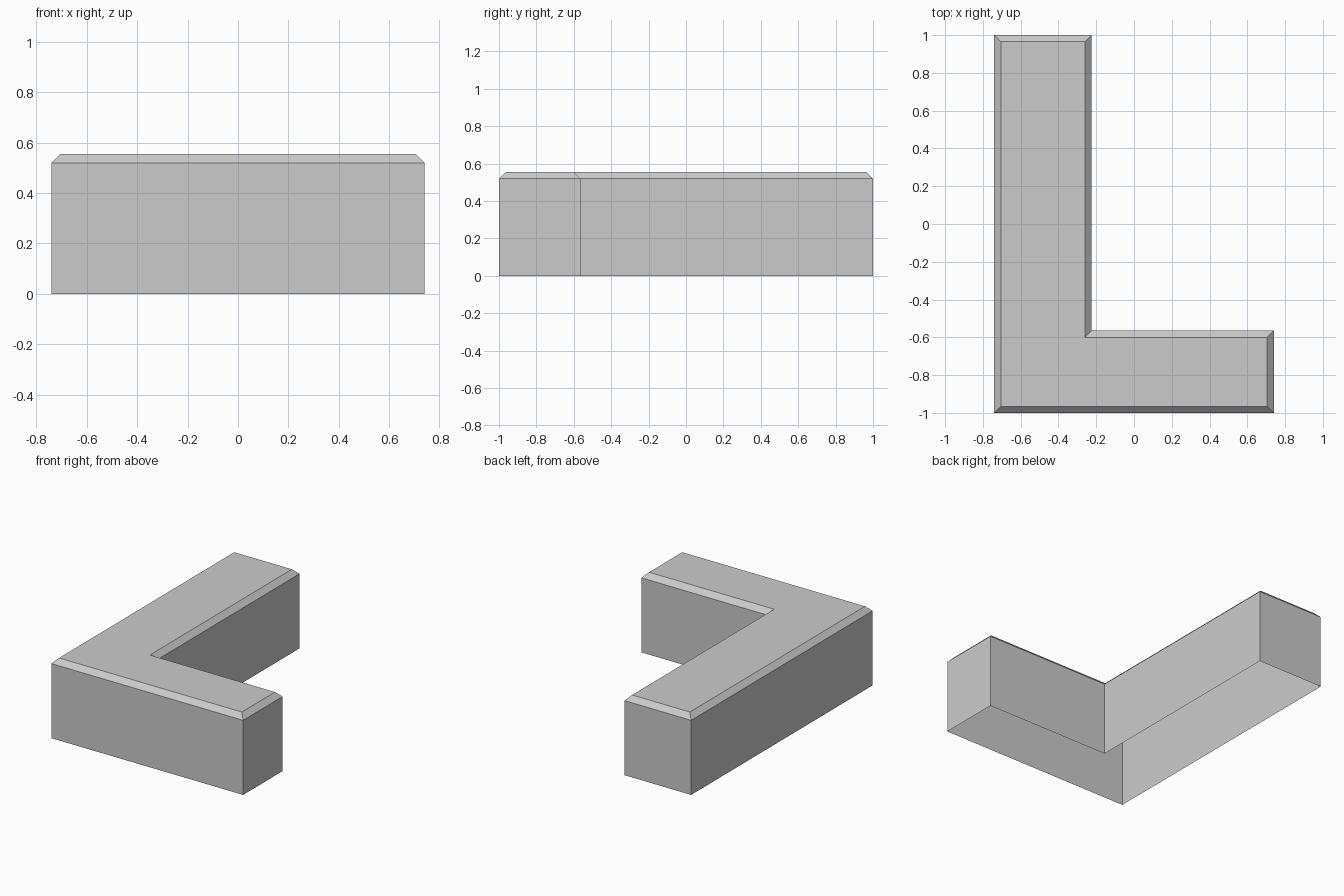
import bpy
import bmesh

default = bpy.data.objects.get("Cube")
if default:
    bpy.data.objects.remove(default, do_unlink=True)

WALL_TOP, TOP, BEVEL = 0.52, 0.555, 0.035

# L-shaped footprint, counter-clockwise; each corner carries its inward offset direction
FOOTPRINT = [
    (-0.74, -1.0, 1, 1),
    (0.74, -1.0, -1, 1),
    (0.74, -0.565, -1, -1),
    (-0.225, -0.565, -1, -1),
    (-0.225, 1.0, -1, -1),
    (-0.74, 1.0, 1, -1),
]


def ring(bm, z, inset):
    return [bm.verts.new((x + dx * inset, y + dy * inset, z))
            for x, y, dx, dy in FOOTPRINT]


def bridge(bm, low, high):
    n = len(low)
    for i in range(n):
        j = (i + 1) % n
        bm.faces.new((low[i], low[j], high[j], high[i]))


# Plain grey
grey = bpy.data.materials.new("plain grey")
grey.use_nodes = True
colour = (0.6, 0.6, 0.6, 1.0)
grey.diffuse_color = colour
grey.node_tree.nodes["Principled BSDF"].inputs["Base Color"].default_value = colour

# Corner block: upright walls, chamfered rim and flat top, open underneath
bm = bmesh.new()
base = ring(bm, 0, 0)
shoulder = ring(bm, WALL_TOP, 0)
rim = ring(bm, TOP, BEVEL)
bridge(bm, base, shoulder)
bridge(bm, shoulder, rim)
bm.faces.new(rim)

mesh = bpy.data.meshes.new("corner_block")
bm.to_mesh(mesh)
bm.free()
mesh.materials.append(grey)
block = bpy.data.objects.new("corner_block", mesh)
bpy.context.collection.objects.link(block)
